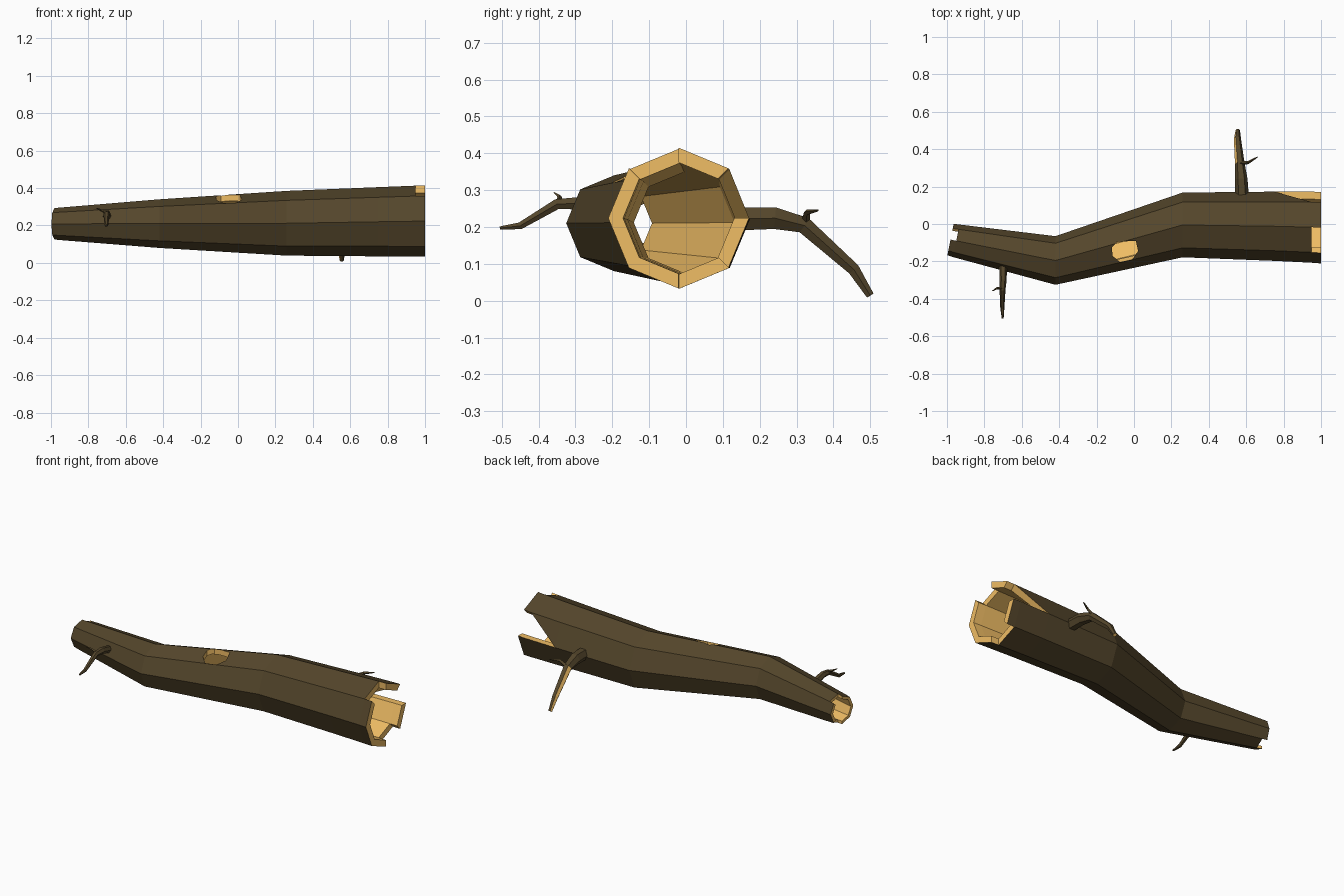
import bpy, bmesh
from math import cos, sin, pi
from mathutils import Vector

if "Cube" in bpy.data.objects:
    bpy.data.objects.remove(bpy.data.objects["Cube"])


def material(name, rgb):
    m = bpy.data.materials.new(name)
    m.diffuse_color = (*rgb, 1)
    m.use_nodes = True
    m.node_tree.nodes["Principled BSDF"].inputs["Base Color"].default_value = m.diffuse_color
    return m


BARK = material("bark", (0.089, 0.061, 0.024))
WOOD = material("wood", (0.87, 0.51, 0.13))


def make_object(name, verts, faces):
    """faces: list of (indices, material index)"""
    me = bpy.data.meshes.new(name)
    me.from_pydata(verts, [], [f for f, _ in faces])
    me.materials.append(BARK)
    me.materials.append(WOOD)
    for p, (_, m) in zip(me.polygons, faces):
        p.material_index = m
    bm = bmesh.new()
    bm.from_mesh(me)
    bmesh.ops.recalc_face_normals(bm, faces=bm.faces)
    bm.to_mesh(me)
    bm.free()
    ob = bpy.data.objects.new(name, me)
    bpy.context.collection.objects.link(ob)
    return ob


# --- hollow trunk: eight wall panels per segment, some missing at the ends ---
# stations: x, centre y, centre z, radius, tilt of ring (dx per dy)
STATIONS = [
    (-0.981, -0.083, 0.209, 0.084, 0.2),
    (-0.95, -0.09, 0.209, 0.087, 0.2),
    (-0.42, -0.195, 0.21, 0.13, 0),
    (0.26, -0.005, 0.212, 0.173, 0),
    (0.75, -0.012, 0.22, 0.185, 0),
    (0.95, -0.017, 0.223, 0.19, 0),
    (1.0, -0.02, 0.224, 0.191, 0),
]
SIDES, INNER = 8, 0.79
# (segment, panel) cells broken away; panel 0 starts at +y, counting over the top
MISSING = {(0, 1), (0, 6), (5, 0), (5, 2), (5, 6), (4, 0)}

verts = []
for x, cy, cz, r, tilt in STATIONS:
    for k in range(SIDES):
        a = 2 * pi * k / SIDES
        for rr in (r, r * INNER):
            dy = rr * cos(a)
            verts.append((x + tilt * dy, cy + dy, cz + rr * sin(a)))


def o(s, k):
    return (s * SIDES + k % SIDES) * 2


def i(s, k):
    return o(s, k) + 1


cells = {}


def toggle(idx, mat):
    """Faces shared by two neighbouring solid cells cancel out."""
    key = frozenset(idx)
    if key in cells:
        del cells[key]
    else:
        cells[key] = (idx, mat)


for s in range(len(STATIONS) - 1):
    for k in range(SIDES):
        if (s, k) in MISSING:
            continue
        t, n = s + 1, k + 1
        toggle((o(s, k), o(t, k), o(t, n), o(s, n)), 0)
        toggle((i(s, k), i(t, k), i(t, n), i(s, n)), 1)
        for e in (s, t):
            toggle((o(e, k), o(e, n), i(e, n), i(e, k)), 1)
        for e in (k, n):
            toggle((o(s, e), o(t, e), i(t, e), i(s, e)), 1)

# wedge left above the long split on the back side
toggle((o(4, 0), o(4, 1), o(5, 1)), 0)
toggle((i(4, 0), i(4, 1), i(5, 1)), 1)
for (sa, ka), (sb, kb) in (((4, 0), (4, 1)), ((4, 1), (5, 1)), ((5, 1), (4, 0))):
    toggle((o(sa, ka), o(sb, kb), i(sb, kb), i(sa, ka)), 1)

trunk = make_object("trunk", verts, list(cells.values()))

# --- knot hole through the upper front wall ---
HEX = [(-0.09, -0.095), (0.01, -0.09), (0.022, -0.145), (-0.01, -0.19),
       (-0.075, -0.204), (-0.115, -0.17), (-0.118, -0.125)]
N = len(HEX)
cut_verts = [(x, y, z) for z in (0.29, 0.5) for x, y in HEX]
cut_faces = [(tuple(range(N)), 1), (tuple(range(N, 2 * N)), 1)]
cut_faces += [((k, (k + 1) % N, (k + 1) % N + N, k + N), 1) for k in range(N)]
cutter = make_object("knot_hole_cutter", cut_verts, cut_faces)
cutter.hide_render = True
mod = trunk.modifiers.new("knot_hole", 'BOOLEAN')
mod.operation = 'DIFFERENCE'
mod.solver = 'EXACT'
mod.object = cutter
bpy.context.view_layer.objects.active = trunk
trunk.select_set(True)
bpy.ops.object.modifier_apply(modifier=mod.name)
bpy.data.objects.remove(cutter)


# --- tapered branches and twigs ---
def branch(name, path, ref, sides=6, bare=()):
    """path: (x, y, z, radius); bare: (segment, side) faces without bark"""
    pts = [Vector(p[:3]) for p in path]
    ref = Vector(ref)
    vs, fs = [], []
    for j, p in enumerate(pts):
        d = (pts[min(j + 1, len(pts) - 1)] - pts[max(j - 1, 0)]).normalized()
        u = (ref - d * ref.dot(d)).normalized()
        w = d.cross(u)
        for k in range(sides):
            a = 2 * pi * k / sides
            vs.append(p + path[j][3] * (u * cos(a) + w * sin(a)))
    for j in range(len(pts) - 1):
        for k in range(sides):
            n = (k + 1) % sides
            fs.append(((j * sides + k, j * sides + n, (j + 1) * sides + n,
                        (j + 1) * sides + k), int((j, k) in bare)))
    last = (len(pts) - 1) * sides
    fs.append((tuple(range(sides)), 0))
    fs.append((tuple(range(last, last + sides)), 1 if bare else 0))
    return make_object(name, vs, fs)


branch("back_branch",
       [(0.578, 0.145, 0.222, 0.036), (0.573, 0.24, 0.224, 0.034),
        (0.566, 0.32, 0.205, 0.026), (0.553, 0.455, 0.085, 0.019),
        (0.555, 0.5, 0.014, 0.012)],
       (1, 0, 0), bare={(2, 3), (3, 3), (3, 2)})
branch("back_twig",
       [(0.57, 0.325, 0.215, 0.012), (0.61, 0.328, 0.24, 0.008),
        (0.66, 0.358, 0.245, 0.003)],
       (0, 1, 0), sides=4)
branch("front_branch",
       [(-0.7, -0.222, 0.245, 0.021), (-0.7, -0.3, 0.264, 0.019),
        (-0.703, -0.35, 0.262, 0.016), (-0.704, -0.45, 0.203, 0.011),
        (-0.702, -0.505, 0.197, 0.005)],
       (1, 0, 0))
branch("front_twig",
       [(-0.705, -0.345, 0.268, 0.008), (-0.733, -0.343, 0.282, 0.006),
        (-0.757, -0.358, 0.293, 0.002)],
       (0, 1, 0), sides=4)
